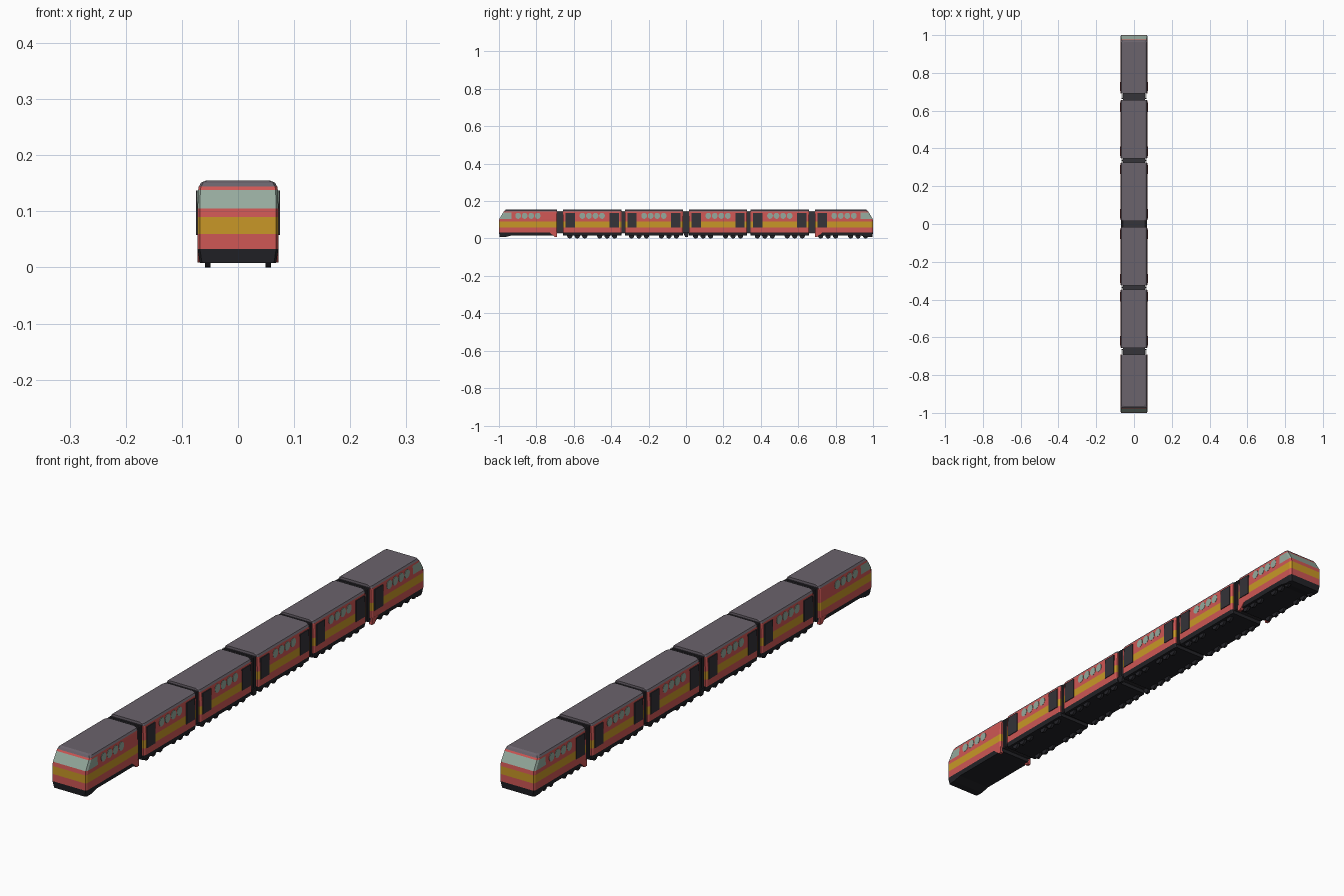
import bpy, bmesh, math
from mathutils import Matrix

if "Cube" in bpy.data.objects:
    bpy.data.objects.remove(bpy.data.objects["Cube"])


def material(name, rgb):
    m = bpy.data.materials.new(name)
    m.diffuse_color = (*rgb, 1)
    m.use_nodes = True
    m.node_tree.nodes["Principled BSDF"].inputs["Base Color"].default_value = m.diffuse_color
    return m


RED = material("red paint", (0.62, 0.095, 0.09))
YELLOW = material("yellow stripe", (0.58, 0.31, 0.02))
GLASS = material("grey green glass", (0.30, 0.40, 0.34))
ROOF = material("grey roof", (0.145, 0.125, 0.15))
DARK = material("dark underframe", (0.017, 0.017, 0.021))
DOOR = material("door grey", (0.035, 0.033, 0.04))
MATS = [RED, YELLOW, GLASS, ROOF, DARK, DOOR]

# Side profile: height, half width, how far the nose leans back
LEVELS = [(0.016, 0.068, 0.004), (0.033, 0.072, 0), (0.06, 0.072, 0),
          (0.09, 0.072, 0), (0.105, 0.072, 0.002), (0.138, 0.071, 0.022),
          (0.144, 0.070, 0.026), (0.151, 0.066, 0.031), (0.155, 0.057, 0.037)]


def finish(name, bm, mats):
    bmesh.ops.recalc_face_normals(bm, faces=bm.faces[:])
    me = bpy.data.meshes.new(name)
    bm.to_mesh(me)
    bm.free()
    for m in mats:
        me.materials.append(m)
    ob = bpy.data.objects.new(name, me)
    bpy.context.collection.objects.link(ob)
    return ob


def car_body(name, y0, y1, nose=0):
    """Loft the profile along y; nose is -1 or 1 for the cab end, 0 for none."""
    # stations: y, inset of the width, amount of nose lean
    st = [[y0, 0.004, 0], [y0 + 0.006, 0, 0], [y1 - 0.006, 0, 0], [y1, 0.004, 0]]
    if nose == -1:
        st[0:2] = [[y0, 0.004, 1], [y0 + 0.008, 0, 1], [y0 + 0.03, 0, 0.9], [y0 + 0.068, 0, 0]]
    if nose == 1:
        st[-2:] = [[y1 - 0.068, 0, 0], [y1 - 0.03, 0, 0.9], [y1 - 0.008, 0, 1], [y1, 0.004, 1]]
    bm = bmesh.new()
    n = len(LEVELS)
    grid = []
    for y, inset, lean in st:
        sides = []
        for s in (-1, 1):
            col = []
            for i, (z, w, back) in enumerate(LEVELS):
                if i == 0 and lean:
                    z = 0.008          # deeper apron below the cab
                col.append(bm.verts.new((s * (w - inset), y - nose * back * lean, z)))
            sides.append(col)
        grid.append(sides)

    def band(i):
        return [4, 0, 1, 0, 0, 0, 3, 3][i]

    def face(vs, mat):
        bm.faces.new(vs).material_index = mat

    for k in range(len(st) - 1):
        a, b = grid[k], grid[k + 1]
        cab = st[k][2] > 0 or st[k + 1][2] > 0
        for s in (0, 1):
            for i in range(n - 1):
                mat = 2 if cab and i == 4 else band(i)
                face((a[s][i], b[s][i], b[s][i + 1], a[s][i + 1]), mat)
        face((a[0][-1], b[0][-1], b[1][-1], a[1][-1]), 3)
        face((a[0][0], b[0][0], b[1][0], a[1][0]), 4)
    # end walls, with windscreen on the cab end
    for g, s in ((grid[0], st[0]), (grid[-1], st[-1])):
        for i in range(n - 1):
            mat = 2 if s[2] and i == 4 else band(i)
            face((g[0][i], g[1][i], g[1][i + 1], g[0][i + 1]), mat)
    return finish(name, bm, MATS)


def prism(name, yz, x0, x1, mat, mirror=True):
    """Extrude a y-z outline between x0 and x1, optionally on both sides."""
    bm = bmesh.new()
    for s in ((-1, 1) if mirror else (1,)):
        a = [bm.verts.new((s * x0, y, z)) for y, z in yz]
        b = [bm.verts.new((s * x1, y, z)) for y, z in yz]
        bm.faces.new(a)
        bm.faces.new(b)
        for i in range(len(yz)):
            j = (i + 1) % len(yz)
            bm.faces.new((a[i], a[j], b[j], b[i]))
    return finish(name, bm, [mat])


def rect(y, hy, z0, z1):
    return [(y - hy, z0), (y + hy, z0), (y + hy, z1), (y - hy, z1)]


def windows(name, centre):
    # four rounded panes per side
    for k in range(4):
        y = centre + (k - 1.5) * 0.035
        pane = [(y + 0.0155 * math.cos(t), 0.1215 + 0.0165 * math.sin(t))
                for t in [math.pi / 12 + i * math.pi / 6 for i in range(12)]]
        prism(f"{name}_window_{k + 1}", pane, 0.069, 0.0727, GLASS)


def door(name, y):
    prism(name, rect(y, 0.025, 0.058, 0.137), 0.069, 0.0745, DOOR)


def wheels(name, centre):
    bm = bmesh.new()
    for off in (-0.12, -0.08, -0.04, 0.04, 0.08, 0.12):
        for x in (-0.054, 0.054):
            mat = Matrix.Translation((x, centre + off, 0.014)) @ Matrix.Rotation(math.pi / 2, 4, 'Y')
            bmesh.ops.create_cone(bm, cap_ends=True, segments=14, radius1=0.014,
                                  radius2=0.014, depth=0.01, matrix=mat)
    finish(name, bm, [DARK])


# Cab cars
for label, s in (("front", -1), ("rear", 1)):
    lo, hi = sorted((s * 1.0, s * 0.69))
    car_body(f"{label}_car_body", lo, hi, s)
    windows(f"{label}_car", s * 0.845)
    # red flared skirt at the inner end
    prism(f"{label}_car_skirt", [(s * 0.73, 0.034), (s * 0.69, 0.034),
                                 (s * 0.69, 0.009), (s * 0.703, 0.009)], 0.060, 0.0723, RED)
door("rear_car_door", 0.728)
wheels("rear_car_wheels", 0.84)

# Passenger cars
for n, (lo, hi) in enumerate([(-0.657, -0.346), (-0.326, -0.017), (0.017, 0.326), (0.346, 0.657)]):
    name = f"passenger_car_{n + 1}"
    mid = (lo + hi) / 2
    car_body(f"{name}_body", lo, hi)
    windows(name, mid)
    for e, s in (("a", -1), ("b", 1)):
        door(f"{name}_door_{e}", mid + s * 0.117)
    wheels(f"{name}_wheels", mid)

# Ribbed gangways between the cars
for n, (y, h) in enumerate([(-0.6735, 0.018), (-0.336, 0.0115), (0, 0.0185), (0.336, 0.0115), (0.6735, 0.018)]):
    prism(f"gangway_{n + 1}", rect(y, h, 0.03, 0.143), -0.058, 0.058, DOOR, False)
    for r in (-1, 0, 1):
        prism(f"gangway_{n + 1}_rib_{r + 2}", rect(y + r * h * 0.55, h * 0.15, 0.028, 0.148),
              -0.065, 0.065, DOOR, False)

# Dark flap below the middle gangway
prism("middle_gangway_flap", [(-0.017, 0.034), (0.017, 0.034), (0.01, 0.008), (-0.004, 0.008)],
      0.058, 0.068, DARK)
